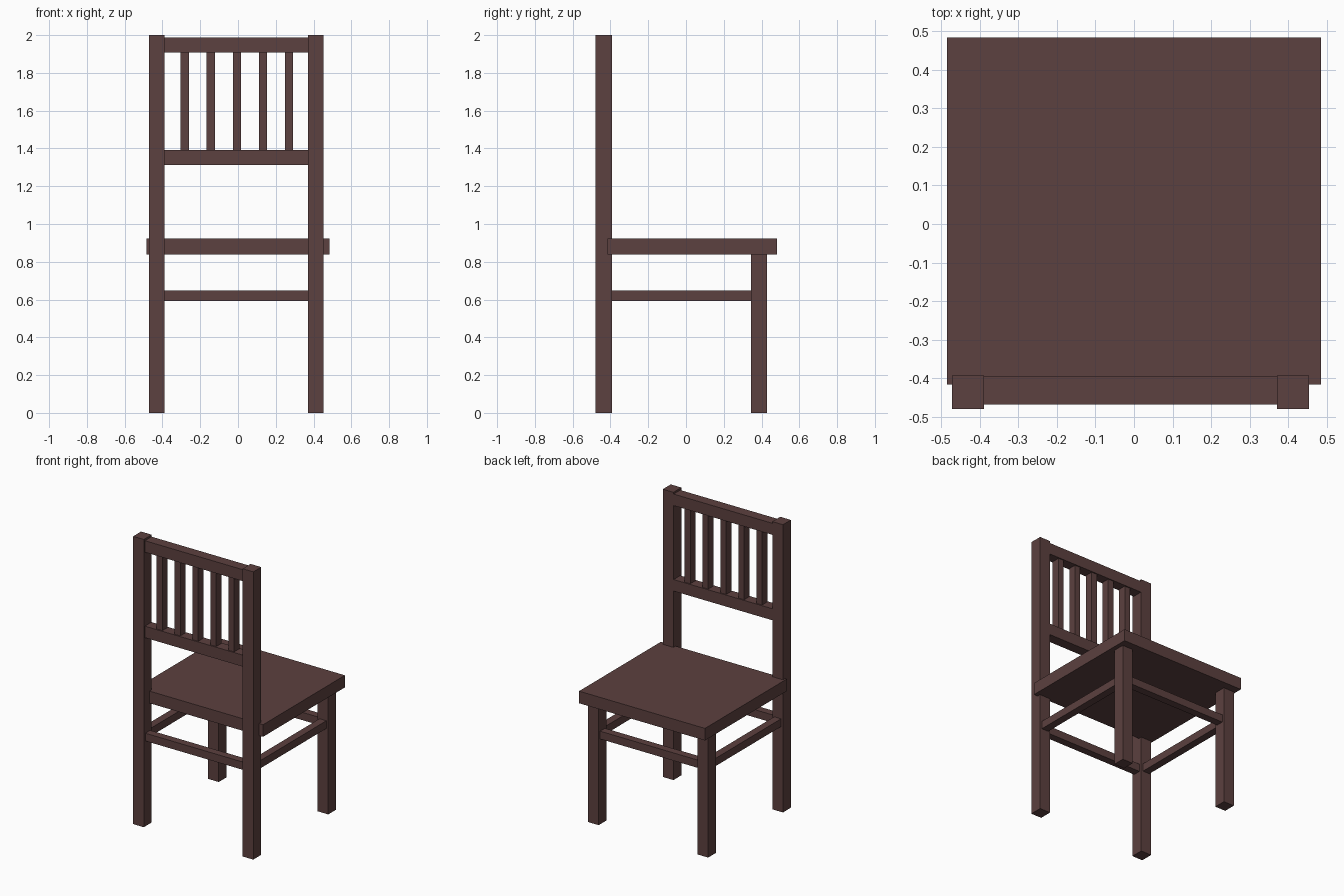
import bpy

if "Cube" in bpy.data.objects:
    bpy.data.objects.remove(bpy.data.objects["Cube"])

wood = bpy.data.materials.new("dark_wood")
wood.diffuse_color = (0.107, 0.052, 0.050, 1)
wood.use_nodes = True
wood.node_tree.nodes["Principled BSDF"].inputs["Base Color"].default_value = wood.diffuse_color


def box(name, x, y, z):
    """Box from (min, max) ranges on each axis."""
    bpy.ops.mesh.primitive_cube_add(size=1, location=[(a + b) / 2 for a, b in (x, y, z)])
    ob = bpy.context.object
    ob.name = name
    ob.scale = [b - a for a, b in (x, y, z)]
    bpy.ops.object.transform_apply(location=False, rotation=False, scale=True)
    ob.data.materials.append(wood)
    return ob


LEFT, RIGHT = (-0.471, -0.389), (0.371, 0.453)    # leg x ranges
BACK, FRONT = (-0.479, -0.392), (0.344, 0.429)    # leg y ranges
SPAN_X = (LEFT[1], RIGHT[0])
SPAN_Y = (BACK[1], FRONT[0])
STRETCH_Z = (0.593, 0.647)


def middle(r, width=0.053):
    c = (r[0] + r[1]) / 2
    return (c - width / 2, c + width / 2)


# Seat
box("seat", (-0.484, 0.484), (-0.416, 0.483), (0.838, 0.922))

# Tall back posts, short legs and side stretchers
for side, x in (("left", LEFT), ("right", RIGHT)):
    box(f"back_post_{side}", x, BACK, (0, 2))
    box(f"short_leg_{side}", x, FRONT, (0, 0.838))
    box(f"side_stretcher_{side}", middle(x), SPAN_Y, STRETCH_Z)

# Cross stretchers
box("stretcher_at_posts", SPAN_X, middle(BACK), STRETCH_Z)
box("stretcher_at_legs", SPAN_X, middle(FRONT), STRETCH_Z)

# Backrest rails
RAIL_Y = (-0.467, -0.394)
box("lower_rail", SPAN_X, RAIL_Y, (1.313, 1.393))
box("top_rail", SPAN_X, RAIL_Y, (1.907, 1.987))

# Backrest slats
for i in range(5):
    c = -0.282 + i * 0.138
    box(f"slat_{i + 1}", (c - 0.0215, c + 0.0215), (-0.459, -0.402), (1.393, 1.907))
